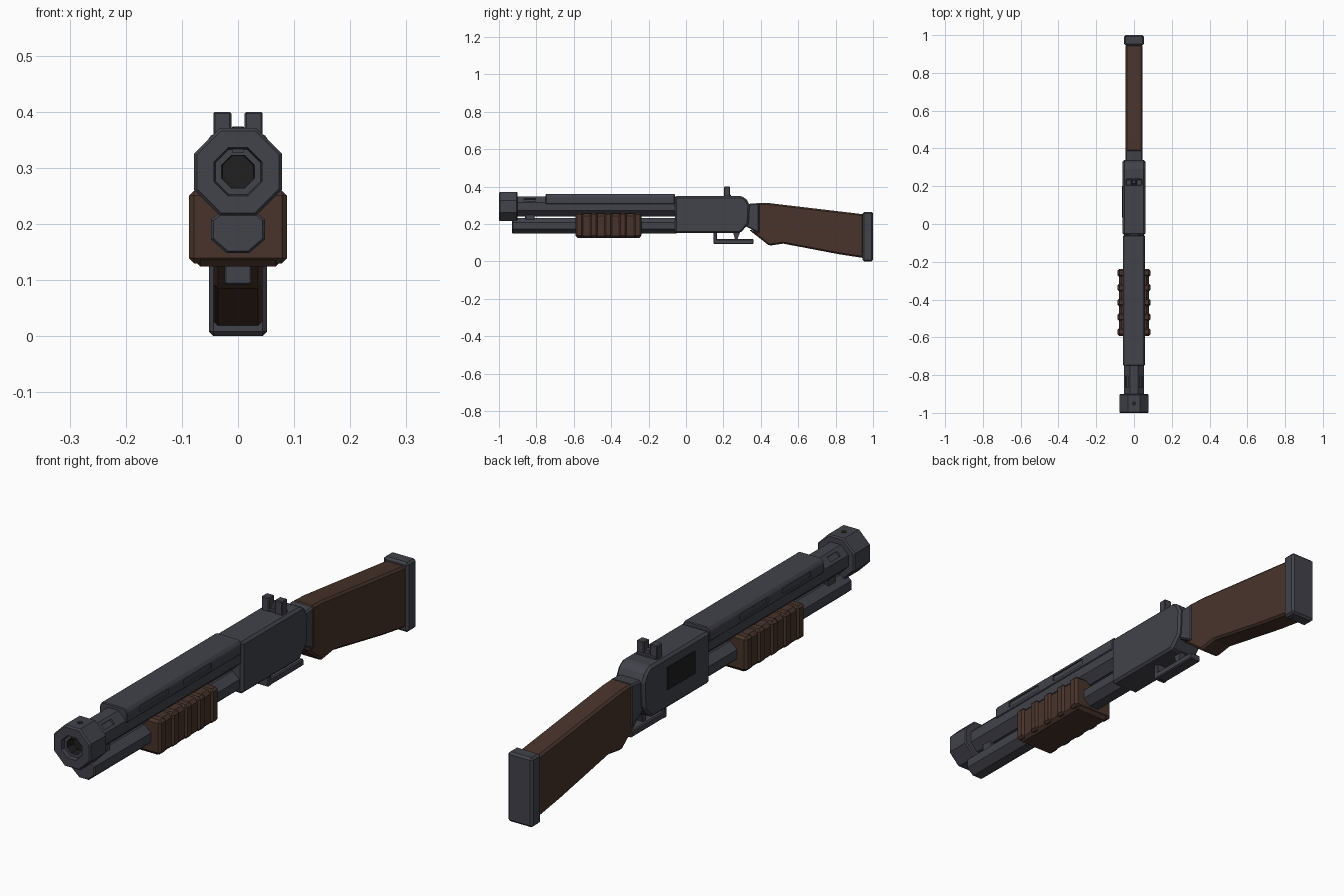
import bpy, bmesh, math
from mathutils import Matrix, Vector

if "Cube" in bpy.data.objects:
    bpy.data.objects.remove(bpy.data.objects["Cube"], do_unlink=True)


def material(name, rgb):
    m = bpy.data.materials.new(name)
    m.use_nodes = True
    m.diffuse_color = (*rgb, 1)
    bsdf = m.node_tree.nodes["Principled BSDF"]
    bsdf.inputs["Base Color"].default_value = (*rgb, 1)
    bsdf.inputs["Roughness"].default_value = 0.7
    return m


METAL = material("dark grey metal", (0.054, 0.055, 0.07))
WOOD = material("brown wood", (0.065, 0.034, 0.024))
BLACK = material("black opening", (0.014, 0.014, 0.014))


def finish(name, bm, mats, bevel=0.0):
    bmesh.ops.recalc_face_normals(bm, faces=bm.faces)
    me = bpy.data.meshes.new(name)
    bm.to_mesh(me)
    bm.free()
    for m in mats:
        me.materials.append(m)
    ob = bpy.data.objects.new(name, me)
    bpy.context.collection.objects.link(ob)
    if bevel:
        mod = ob.modifiers.new("bevel", "BEVEL")
        mod.width, mod.segments = bevel, 1
    return ob


def box(name, x, y, z, mat, bevel=0.0):
    """Box from (min, max) pairs."""
    bm = bmesh.new()
    bmesh.ops.create_cube(bm, size=1)
    for v in bm.verts:
        v.co = Vector([(a + b) / 2 + c * (b - a) for c, (a, b) in zip(v.co, (x, y, z))])
    return finish(name, bm, [mat], bevel)


def extrude(name, points, direction, mat, bevel=0.0):
    """Closed outline pushed along a direction."""
    bm = bmesh.new()
    face = bm.faces.new([bm.verts.new(p) for p in points])
    geo = bmesh.ops.extrude_face_region(bm, geom=[face])["geom"]
    verts = [g for g in geo if isinstance(g, bmesh.types.BMVert)]
    bmesh.ops.translate(bm, verts=verts, vec=direction)
    return finish(name, bm, [mat], bevel)


def side_profile(name, yz, half, mat, bevel=0.0):
    return extrude(name, [(-half, y, z) for y, z in yz], (2 * half, 0, 0), mat, bevel)


def octagon_tube(name, z, rings, xscale=1.0, dark_from=None):
    """Eight sided rings of (y, flat radius) joined along the gun axis."""
    bm = bmesh.new()
    loops = []
    for y, r in rings:
        r /= math.cos(math.pi / 8)
        loops.append([bm.verts.new((r * xscale * math.cos(a), y, z + r * math.sin(a)))
                      for a in [(i + 0.5) * math.pi / 4 for i in range(8)]])
    for k, (a, b) in enumerate(zip(loops, loops[1:])):
        for i in range(8):
            j = (i + 1) % 8
            f = bm.faces.new((a[i], a[j], b[j], b[i]))
            f.material_index = int(dark_from is not None and k >= dark_from)
    bm.faces.new(loops[0])
    bm.faces.new(loops[-1]).material_index = int(dark_from is not None)
    return finish(name, bm, [METAL, BLACK])


def cut(ob, cutter):
    cutter.hide_render = True
    cutter.hide_set(True)
    mod = ob.modifiers.new("slot", "BOOLEAN")
    mod.operation, mod.solver, mod.object = "DIFFERENCE", "EXACT", cutter


# Muzzle collar with stepped bore and top hole
AXIS = 0.293
octagon_tube("muzzle_collar", AXIS,
             [(-0.9, 0.073), (-0.905, 0.078), (-0.994, 0.078), (-1, 0.073),
              (-1, 0.043), (-0.985, 0.04), (-0.985, 0.029), (-0.95, 0.028)], dark_from=6)
hole = [(0.012 * math.cos(i * math.pi / 3), -0.95 + 0.012 * math.sin(i * math.pi / 3), 0.369)
        for i in range(6)]
extrude("muzzle_top_hole", hole, (0, 0, 0.003), BLACK)
box("muzzle_bead", (-0.011, 0.011), (-0.992, -0.97), (0.327, 0.334), METAL)

# Barrel with a vent on each upper slope
barrel = octagon_tube("barrel", AXIS, [(-0.92, 0.053), (-0.05, 0.053)])
for s in (-1, 1):
    vent = box("barrel_vent_cutter", (-0.01, 0.01), (-0.865, -0.805), (0.045, 0.07), METAL)
    vent.matrix_world = Matrix.Translation((0, 0, AXIS)) @ Matrix.Rotation(s * math.pi / 4, 4, "Y")
    cut(barrel, vent)

# Magazine tube and the lug joining it to the barrel
octagon_tube("magazine_tube", 0.19, [(-0.93, 0.038), (-0.925, 0.042), (-0.05, 0.042)], 1.15)
box("barrel_lug", (-0.03, 0.03), (-0.86, -0.81), (0.2, 0.262), METAL, 0.004)

# Heat shield with side slots
half = [(0.057, 0.307), (0.057, 0.345), (0.047, 0.36)]
outline = half + [(-x, z) for x, z in reversed(half)]
shield = extrude("heat_shield", [(x, -0.75, z) for x, z in outline], (0, 0.69, 0), METAL, 0.003)
for y0, y1 in ((-0.67, -0.5), (-0.41, -0.24)):
    for s in (-1, 1):
        xs = sorted((s * 0.052, s * 0.08))
        cut(shield, box("shield_slot_cutter", xs, (y0, y1), (0.32, 0.342), METAL))

# Ribbed pump grip
box("pump_grip", (-0.079, 0.079), (-0.59, -0.24), (0.124, 0.256), WOOD, 0.012)
for i in range(5):
    y = -0.571 + i * 0.078
    box("grip_rib", (-0.087, 0.087), (y - 0.021, y + 0.021), (0.13, 0.26), WOOD, 0.009)

# Receiver and ejection port
side_profile("receiver", [(-0.06, 0.152), (0.29, 0.152), (0.335, 0.2), (0.34, 0.3),
                          (0.325, 0.33), (0.3, 0.349), (-0.06, 0.349)], 0.06, METAL, 0.009)
box("ejection_port", (-0.064, -0.058), (0.035, 0.2), (0.225, 0.31), BLACK)

# Rear sight
box("sight_base", (-0.042, 0.042), (0.205, 0.24), (0.34, 0.358), METAL, 0.003)
box("sight_notch", (-0.012, 0.012), (0.212, 0.233), (0.35, 0.374), METAL, 0.003)
for s in (-1, 1):
    box("sight_post", sorted((s * 0.012, s * 0.044)), (0.203, 0.236), (0.34, 0.4), METAL, 0.003)

# Trigger and guard
box("guard_front", (-0.024, 0.024), (0.148, 0.167), (0.092, 0.16), METAL, 0.003)
box("guard_bar", (-0.024, 0.024), (0.16, 0.362), (0.093, 0.119), METAL, 0.004)
side_profile("trigger", [(0.25, 0.16), (0.29, 0.16), (0.275, 0.118), (0.262, 0.118)], 0.012, METAL)

# Neck, stock and butt pad
side_profile("stock_neck", [(0.3, 0.305), (0.392, 0.312), (0.392, 0.148), (0.325, 0.185),
                            (0.3, 0.19)], 0.046, METAL, 0.006)
side_profile("stock", [(0.385, 0.314), (0.45, 0.311), (0.95, 0.252), (0.95, 0.018),
                       (0.82, 0.038), (0.52, 0.095), (0.445, 0.084), (0.335, 0.17),
                       (0.385, 0.16)], 0.044, WOOD, 0.008)
box("butt_pad", (-0.052, 0.052), (0.945, 1.0), (0, 0.265), METAL, 0.008)
